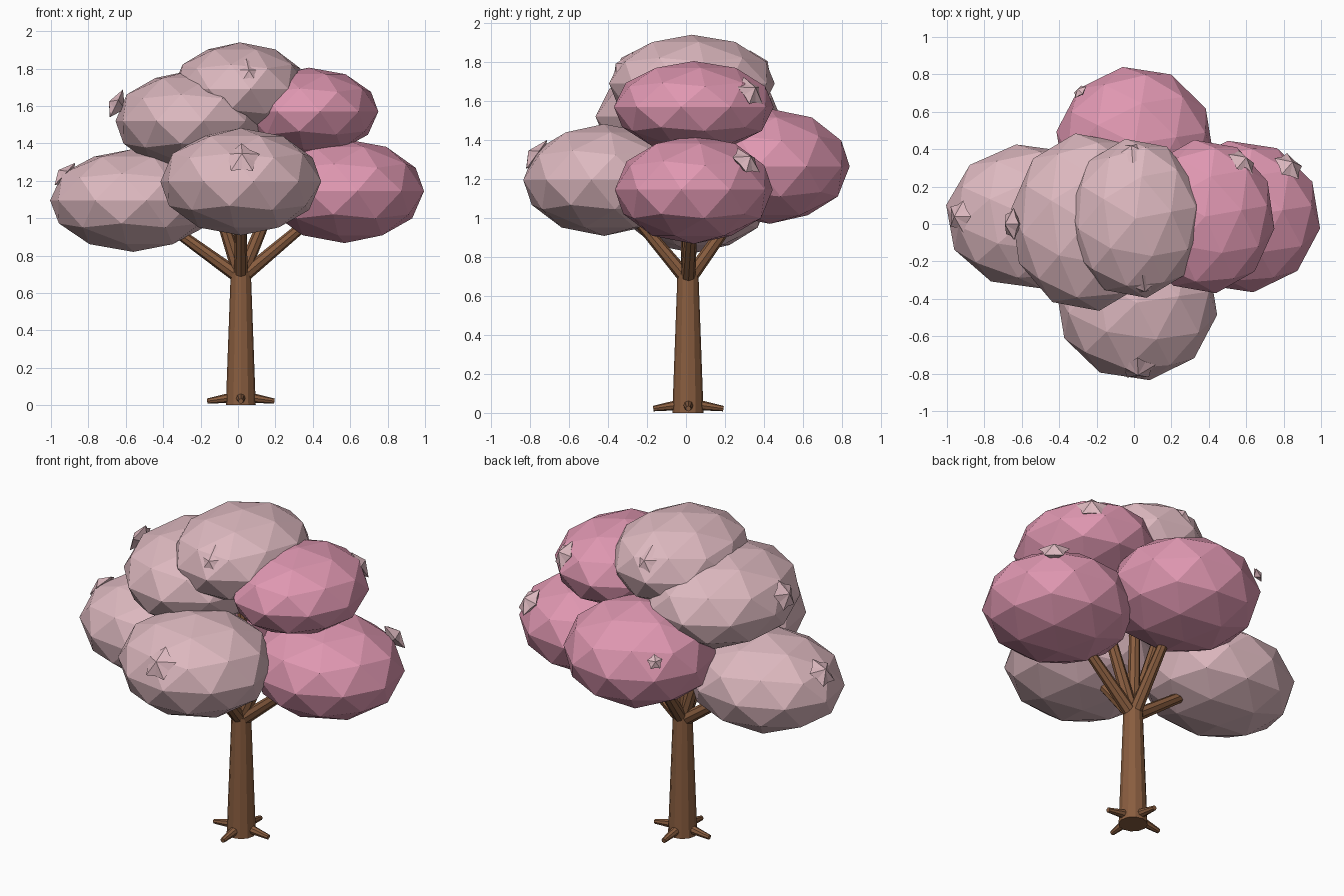
import bpy, bmesh, math
from mathutils import Vector, Matrix

cube = bpy.data.objects.get("Cube")
if cube:
    bpy.data.objects.remove(cube, do_unlink=True)


def material(name, r, g, b):
    m = bpy.data.materials.new(name)
    m.use_nodes = True
    m.diffuse_color = (r, g, b, 1)
    m.node_tree.nodes["Principled BSDF"].inputs["Base Color"].default_value = (r, g, b, 1)
    return m


bark = material("brown bark", 0.25, 0.11, 0.05)
pale = material("pale blossom", 0.72, 0.48, 0.52)
pink = material("pink blossom", 0.74, 0.31, 0.44)


def finish(name, bm, mat):
    bmesh.ops.recalc_face_normals(bm, faces=bm.faces)
    mesh = bpy.data.meshes.new(name)
    bm.to_mesh(mesh)
    bm.free()
    mesh.materials.append(mat)
    obj = bpy.data.objects.new(name, mesh)
    bpy.context.collection.objects.link(obj)
    return obj


def limb(name, start, end, r1, r2, sides):
    """Tapered round limb between two points."""
    start, end = Vector(start), Vector(end)
    axis = end - start
    place = (Matrix.Translation((start + end) / 2)
             @ axis.to_track_quat('Z', 'Y').to_matrix().to_4x4())
    bm = bmesh.new()
    bmesh.ops.create_cone(bm, cap_ends=True, segments=sides, radius1=r1,
                          radius2=r2, depth=axis.length, matrix=place)
    return finish(name, bm, bark)


def clump(name, centre, size, mat):
    """Faceted, squashed ball of foliage."""
    bm = bmesh.new()
    place = (Matrix.Translation(centre) @ Matrix.Diagonal((*size, 1))
             @ Matrix.Rotation(math.radians(9), 4, 'Z'))
    bmesh.ops.create_icosphere(bm, subdivisions=2, radius=1, matrix=place)
    return finish(name, bm, mat)


def flower(name, position, outward, radius):
    """Five-pointed blossom with raised centre and pointed back."""
    bm = bmesh.new()
    front = bm.verts.new((0, 0, radius * 0.45))
    back = bm.verts.new((0, 0, -radius * 0.6))
    rim = []
    for i in range(10):
        a = math.pi * i / 5 + math.pi / 2
        r = radius * (0.72 if i % 2 else 1)
        rim.append(bm.verts.new((r * math.cos(a), r * math.sin(a), 0)))
    for i, v in enumerate(rim):
        w = rim[(i + 1) % len(rim)]
        bm.faces.new((front, v, w))
        bm.faces.new((back, w, v))
    turn = outward.to_track_quat('Z', 'Y').to_matrix().to_4x4()
    bm.transform(Matrix.Translation(position) @ turn)
    return finish(name, bm, pale)


# Trunk
limb("trunk", (0.015, 0.01, 0), (0.015, 0.01, 0.71), 0.08, 0.054, 12)

# Roots
for i, side in enumerate(("left", "back", "right", "front")):
    a = i * math.pi / 2
    d = Vector((math.cos(a), math.sin(a), 0))
    base = Vector((0.015, 0.012, 0))
    limb("root_" + side, base + d * 0.04 + Vector((0, 0, 0.042)),
         base + d * 0.18 + Vector((0, 0, 0.022)), 0.028, 0.014, 8)

# Foliage clumps, each with a branch and its blossoms
clumps = [
    ("lower_right", (-0.56, 0.04, 1.095), (0.45, 0.39, 0.275), pale,
     [((-0.92, 0.04, 1.22), 0.09)]),
    ("lower_front", (0.015, -0.42, 1.195), (0.435, 0.42, 0.287), pale,
     [((0.02, -0.76, 1.31), 0.1)]),
    ("lower_left", (0.57, 0.04, 1.145), (0.43, 0.41, 0.278), pink,
     [((0.82, 0.3, 1.28), 0.09)]),
    ("lower_back", (0.005, 0.43, 1.265), (0.425, 0.415, 0.295), pink,
     [((-0.28, 0.7, 1.37), 0.045)]),
    ("upper_right", (-0.25, 0.01, 1.52), (0.41, 0.48, 0.27), pale,
     [((-0.64, 0.0, 1.6), 0.09)]),
    ("upper_left", (0.38, 0.04, 1.57), (0.375, 0.415, 0.235), pink,
     [((0.57, 0.32, 1.64), 0.09)]),
    ("top", (0.01, 0.03, 1.69), (0.365, 0.43, 0.25), pale,
     [((0.05, -0.31, 1.76), 0.1), ((-0.01, 0.37, 1.77), 0.1)]),
]
fork = Vector((0.015, 0.01, 0.68))
for name, centre, size, mat, blossoms in clumps:
    clump("foliage_" + name, centre, size, mat)
    limb("branch_" + name, fork, fork.lerp(Vector(centre), 0.9), 0.038, 0.024, 8)
    for n, (spot, radius) in enumerate(blossoms, 1):
        # Blossom faces along the clump's surface normal
        offset = Vector(spot) - Vector(centre)
        normal = Vector([o / s ** 2 for o, s in zip(offset, size)]).normalized()
        flower(f"blossom_{name}_{n}", Vector(spot) + normal * 0.015, normal, radius)
